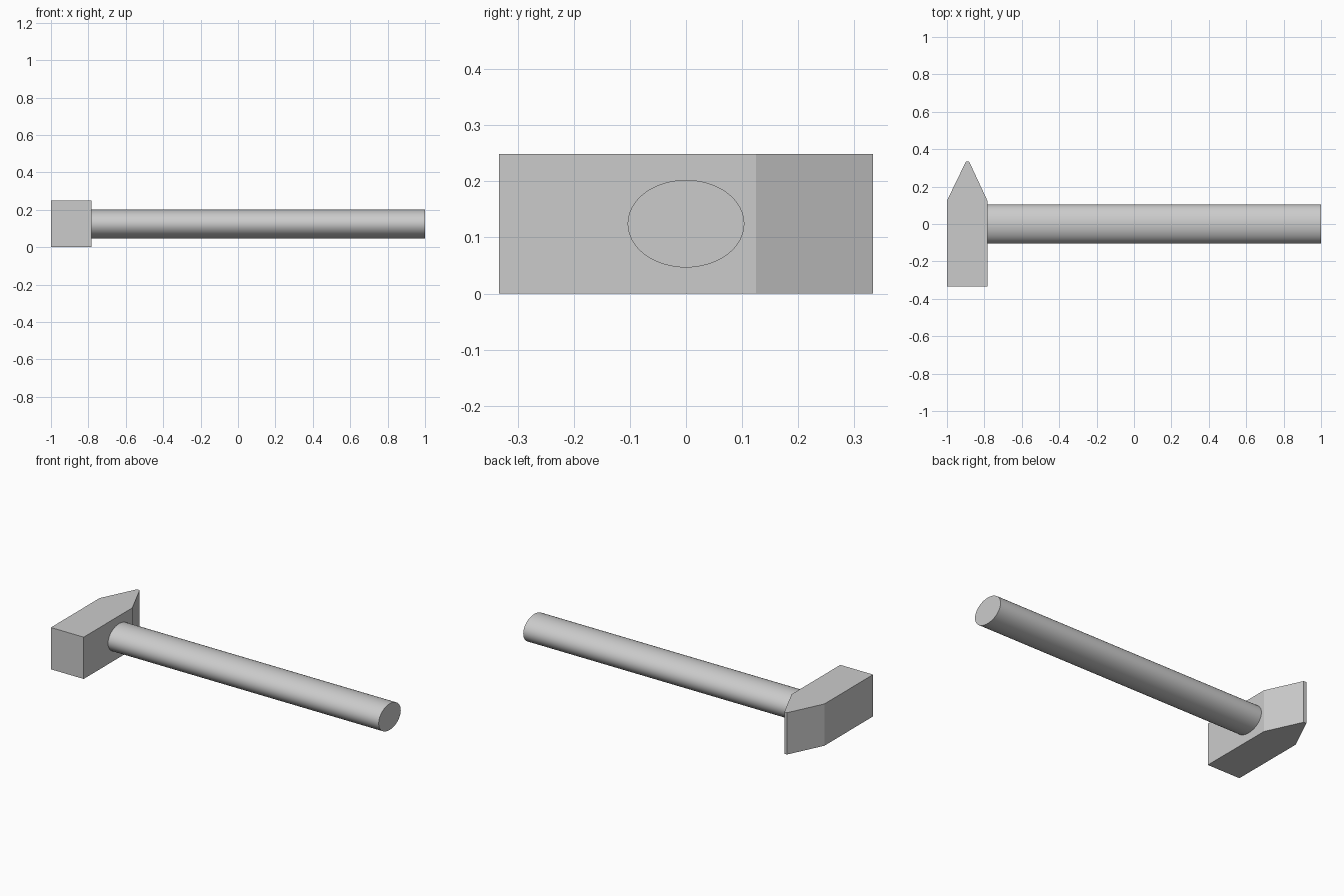
import bpy, bmesh, math
from mathutils import Matrix

if "Cube" in bpy.data.objects:
    bpy.data.objects.remove(bpy.data.objects["Cube"])


def make_object(name, bm):
    bmesh.ops.recalc_face_normals(bm, faces=bm.faces)
    mesh = bpy.data.meshes.new(name)
    bm.to_mesh(mesh)
    bm.free()
    obj = bpy.data.objects.new(name, mesh)
    bpy.context.collection.objects.link(obj)
    return obj


# Hammer head: top-view profile with a wedge at the back, extruded upward
HEIGHT = 0.249
profile = [(-1, -0.333), (-0.784, -0.333), (-0.784, 0.125),
           (-0.881, 0.333), (-0.899, 0.333), (-1, 0.125)]
bm = bmesh.new()
face = bm.faces.new([bm.verts.new((x, y, 0)) for x, y in profile])
ext = bmesh.ops.extrude_face_region(bm, geom=[face])
bmesh.ops.translate(bm, vec=(0, 0, HEIGHT),
                    verts=[v for v in ext["geom"] if isinstance(v, bmesh.types.BMVert)])
make_object("hammer_head", bm)

# Handle: oval shaft along x, seated slightly in the head
X0, X1 = -0.79, 1.0
bm = bmesh.new()
bmesh.ops.create_cone(bm, cap_ends=True, segments=64, radius1=1, radius2=1, depth=1)
bm.transform(Matrix.Translation(((X0 + X1) / 2, 0, HEIGHT / 2))
             @ Matrix.Diagonal((X1 - X0, 0.104, 0.078, 1))
             @ Matrix.Rotation(math.pi / 2, 4, 'Y'))
handle = make_object("handle", bm)
bpy.context.view_layer.objects.active = handle
handle.select_set(True)
bpy.ops.object.shade_smooth_by_angle(angle=math.radians(30))
